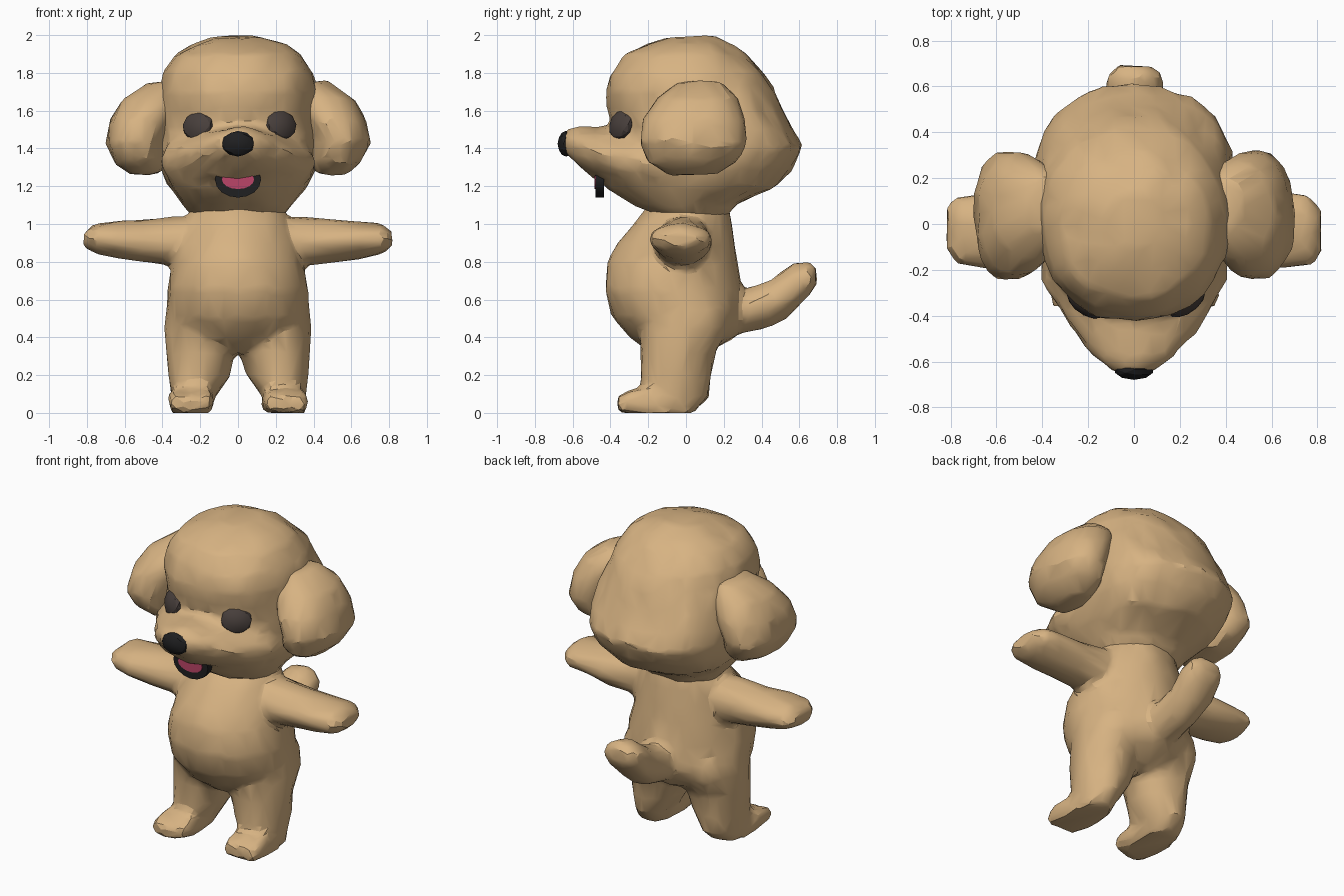
import bpy, bmesh, math
from mathutils import Vector, noise

cube = bpy.data.objects.get("Cube")
if cube:
    bpy.data.objects.remove(cube, do_unlink=True)


def material(name, rgb):
    m = bpy.data.materials.new(name)
    m.use_nodes = True
    m.diffuse_color = (*rgb, 1)
    bsdf = m.node_tree.nodes["Principled BSDF"]
    bsdf.inputs["Base Color"].default_value = (*rgb, 1)
    bsdf.inputs["Roughness"].default_value = 0.9
    return m


FUR = material("tan fur", (0.68, 0.45, 0.225))
EYE = material("dark brown eye", (0.065, 0.05, 0.045))
BLACK = material("black", (0.014, 0.014, 0.015))
PINK = material("pink tongue", (0.50, 0.06, 0.14))

AXES = {"x": (Vector((0, 1, 0)), Vector((0, 0, 1))),
        "y": (Vector((1, 0, 0)), Vector((0, 0, 1))),
        "z": (Vector((1, 0, 0)), Vector((0, 1, 0)))}


def loft(bm, axis, sections, side=1, n=20, power=2.0):
    """Skin rings (x, y, z, radius, radius) along an axis; power > 2 squares them."""
    u, v = AXES[axis]

    def bend(c):
        return math.copysign(abs(c) ** (2 / power), c)

    rings = []
    for x, y, z, a, b in sections:
        c = Vector((x * side, y, z))
        rings.append([bm.verts.new(c + u * a * bend(math.cos(t)) + v * b * bend(math.sin(t)))
                      for t in (math.tau * i / n for i in range(n))])
    faces = [bm.faces.new((p[i], p[(i + 1) % n], q[(i + 1) % n], q[i]))
             for p, q in zip(rings, rings[1:]) for i in range(n)]
    faces += [bm.faces.new(rings[0]), bm.faces.new(rings[-1])]
    bmesh.ops.recalc_face_normals(bm, faces=faces)


def finish(name, bm, mat, angle=35):
    me = bpy.data.meshes.new(name)
    bm.to_mesh(me)
    bm.free()
    me.materials.append(mat)
    ob = bpy.data.objects.new(name, me)
    bpy.context.collection.objects.link(ob)
    bpy.ops.object.select_all(action="DESELECT")
    ob.select_set(True)
    bpy.context.view_layer.objects.active = ob
    bpy.ops.object.shade_smooth_by_angle(angle=math.radians(angle))
    return ob


def finish_fur(name, bm, lump=0.016):
    """Fuse overlapping lofts into one soft, slightly lumpy, low-poly skin."""
    ob = finish(name, bm, FUR)
    ob.modifiers.new("fuse", "REMESH").voxel_size = 0.022
    soft = ob.modifiers.new("soften", "SMOOTH")
    soft.factor, soft.iterations = 0.5, 6
    ob.modifiers.new("reduce", "DECIMATE").ratio = 0.09
    bpy.ops.object.convert(target="MESH")
    for vert in ob.data.vertices:
        vert.co += noise.noise_vector(vert.co * 9) * lump
        vert.co.z = max(vert.co.z, 0)
    bpy.ops.object.shade_smooth_by_angle(angle=math.radians(24))


# Head: skull, rounded back of the head, and a tapering muzzle
bm = bmesh.new()
loft(bm, "z", [(0, .04, 1.02, .22, .15), (0, -.01, 1.1, .29, .28),
               (0, .02, 1.2, .37, .46), (0, .06, 1.3, .415, .5),
               (0, .1, 1.4, .43, .52), (0, .09, 1.5, .425, .48),
               (0, .05, 1.6, .42, .465), (0, .025, 1.7, .42, .45),
               (0, .01, 1.8, .4, .405), (0, 0, 1.9, .33, .32),
               (0, .02, 1.95, .24, .23), (0, .02, 1.99, .12, .12)], n=32, power=2.2)
loft(bm, "z", [(0, .05, 1.08, .25, .17), (0, .16, 1.2, .36, .305),
               (0, .2, 1.3, .415, .36), (0, .225, 1.4, .435, .385),
               (0, .2, 1.5, .435, .365), (0, .16, 1.6, .425, .35),
               (0, .12, 1.7, .405, .335), (0, .09, 1.8, .36, .31)], n=32, power=2.2)
loft(bm, "y", [(0, -.05, 1.33, .41, .19), (0, -.25, 1.33, .405, .185),
               (0, -.36, 1.35, .345, .17), (0, -.48, 1.372, .26, .137),
               (0, -.57, 1.41, .18, .097), (0, -.645, 1.43, .09, .06)])
finish_fur("head", bm)

# Floppy ears
for side, label in ((1, "left"), (-1, "right")):
    bm = bmesh.new()
    loft(bm, "z", [(.49, .03, 1.26, .07, .13), (.52, .03, 1.33, .145, .24),
                   (.545, .035, 1.43, .16, .29), (.51, .045, 1.55, .17, .275),
                   (.45, .06, 1.66, .17, .21), (.38, .08, 1.755, .09, .12)],
         side, power=2.2)
    finish_fur(label + "_ear", bm)

# Body: torso, tail, arms and legs fused together
bm = bmesh.new()
loft(bm, "z", [(0, -.03, .31, .12, .14), (0, -.02, .4, .30, .28),
               (0, -.04, .5, .37, .345), (0, -.07, .65, .375, .365),
               (0, -.075, .8, .34, .345), (0, -.05, .9, .31, .31),
               (0, -.02, 1, .28, .26), (0, .02, 1.1, .24, .21)], n=28)
loft(bm, "y", [(0, .15, .53, .13, .14), (0, .32, .54, .12, .12),
               (0, .45, .58, .12, .13), (0, .57, .665, .13, .13),
               (0, .65, .715, .125, .095), (0, .69, .73, .075, .05)])
for side in (1, -1):
    loft(bm, "x", [(.15, -.02, .9, .14, .14), (.35, -.02, .905, .15, .13),
                   (.5, -.02, .908, .158, .113), (.65, -.03, .913, .168, .097),
                   (.76, -.03, .92, .16, .08), (.815, -.03, .92, .10, .045)], side)
    loft(bm, "z", [(.25, -.06, 0, .1, .1), (.24, -.06, .08, .115, .18),
                   (.21, -.05, .2, .165, .185), (.198, -.04, .32, .185, .195),
                   (.2, -.01, .45, .19, .24), (.2, 0, .56, .175, .24)], side)
    # paw with three toes
    loft(bm, "z", [(.25, -.16, 0, .115, .185), (.25, -.16, .06, .12, .19),
                   (.25, -.14, .13, .08, .14)], side)
    for dx in (-.075, 0, .075):
        loft(bm, "y", [(.25 + dx, -.2, .07, .045, .065),
                       (.25 + dx, -.32, .06, .045, .055),
                       (.25 + dx, -.365, .05, .025, .035)], side)
finish_fur("body", bm, 0.012)


def blob(name, centre, size, mat, tilt=0, turn=0):
    bm = bmesh.new()
    bmesh.ops.create_icosphere(bm, subdivisions=2, radius=1)
    bmesh.ops.scale(bm, vec=size, verts=bm.verts)
    ob = finish(name, bm, mat, 20)
    ob.location, ob.rotation_euler = centre, (tilt, 0, turn)


# Eyes lean back into the brow; the nose caps the muzzle
blob("left_eye", (.23, -.345, 1.525), (.092, .042, .08), EYE, -.25, .6)
blob("right_eye", (-.213, -.35, 1.52), (.092, .042, .08), EYE, -.25, -.6)
blob("nose", (0, -.635, 1.425), (.088, .045, .068), BLACK)

# Open mouth tucked under the muzzle, with the tongue in front
for name, front, z, w, h, mat in (("mouth", -.478, 1.235, .122, .095, BLACK),
                                  ("tongue", -.484, 1.235, .085, .05, PINK)):
    bm = bmesh.new()
    loft(bm, "y", [(0, front, z, w, h), (0, -.435, z, w, h)], n=16)
    finish(name, bm, mat)
